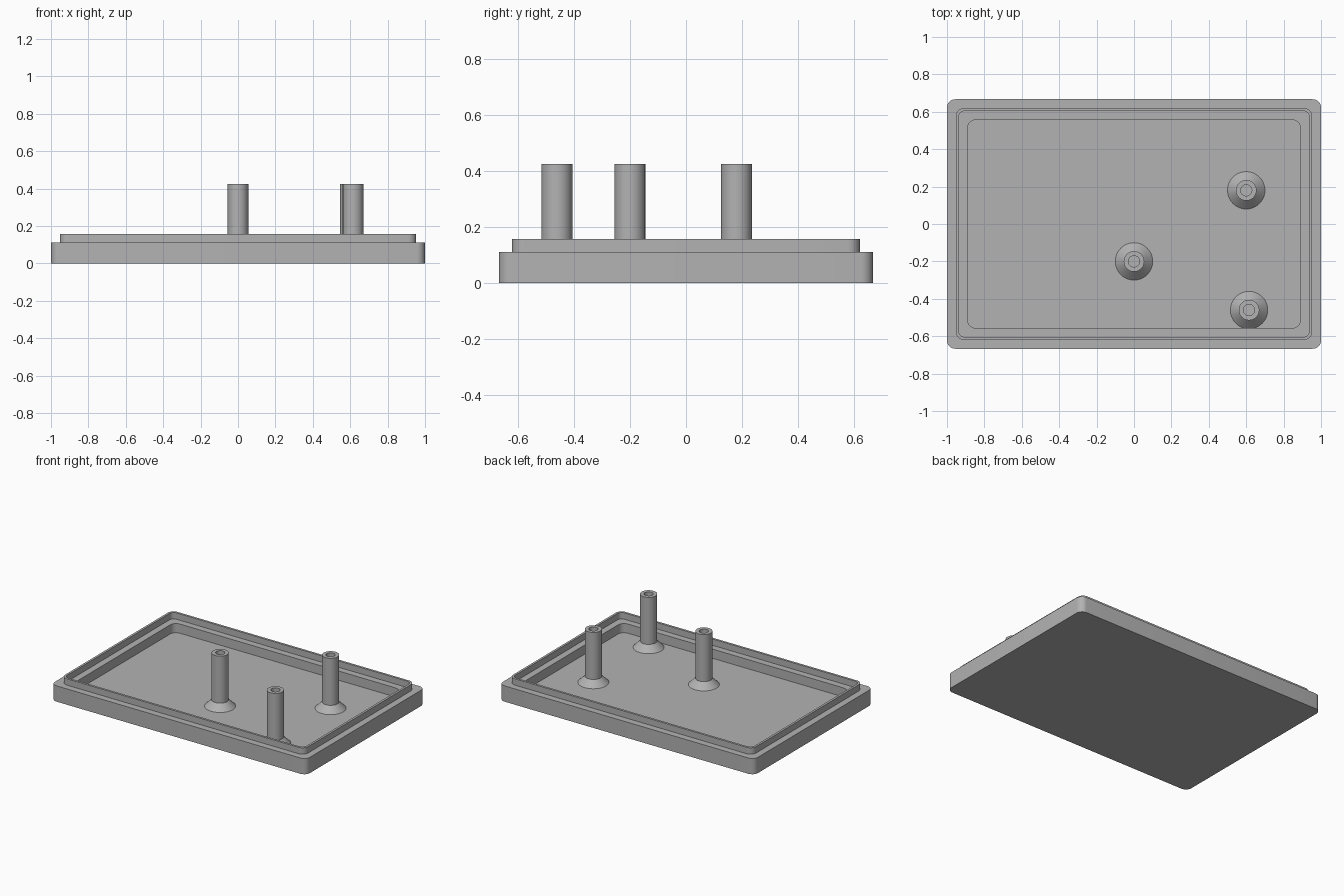
import bpy, bmesh, math

cube = bpy.data.objects.get("Cube")
if cube:
    bpy.data.objects.remove(cube, do_unlink=True)

# Single grey plastic
grey = bpy.data.materials.new("grey plastic")
GREY = (0.45, 0.45, 0.45, 1)
grey.diffuse_color = GREY
grey.use_nodes = True
grey.node_tree.nodes["Principled BSDF"].inputs["Base Color"].default_value = GREY

FLOOR, RIM, LIP, POST_TOP = 0.047, 0.112, 0.157, 0.425


def rounded_rect(hx, hy, r, z, steps=8):
    """Points of a rounded rectangle, counter-clockwise."""
    pts = []
    for q, (sx, sy) in enumerate([(1, 1), (-1, 1), (-1, -1), (1, -1)]):
        for i in range(steps + 1):
            a = math.pi / 2 * (q + i / steps)
            pts.append((sx * (hx - r) + r * math.cos(a),
                        sy * (hy - r) + r * math.sin(a), z))
    return pts


def circle(r, z, x, y, steps=48):
    return [(x + r * math.cos(math.tau * i / steps),
             y + r * math.sin(math.tau * i / steps), z) for i in range(steps)]


def loft(name, rings):
    """Join successive rings with quads and cap both ends."""
    bm = bmesh.new()
    loops = [[bm.verts.new(p) for p in ring] for ring in rings]
    for low, high in zip(loops, loops[1:]):
        for i in range(len(low)):
            j = (i + 1) % len(low)
            bm.faces.new((low[i], low[j], high[j], high[i]))
    bm.faces.new(loops[0][::-1])
    bm.faces.new(loops[-1])
    bmesh.ops.recalc_face_normals(bm, faces=bm.faces)
    mesh = bpy.data.meshes.new(name)
    bm.to_mesh(mesh)
    bm.free()
    mesh.materials.append(grey)
    obj = bpy.data.objects.new(name, mesh)
    bpy.context.collection.objects.link(obj)
    bpy.ops.object.select_all(action="DESELECT")
    obj.select_set(True)
    bpy.context.view_layer.objects.active = obj
    bpy.ops.object.shade_smooth_by_angle(angle=math.radians(30))
    return obj


# Lid: outer wall, rim, raised lip, inner ledge, recessed floor
loft("lid_tray", [rounded_rect(*s) for s in [
    (1.0, 0.667, 0.045, 0),
    (1.0, 0.667, 0.045, RIM),
    (0.953, 0.62, 0.045, RIM),
    (0.953, 0.62, 0.045, LIP),
    (0.937, 0.604, 0.03, LIP),
    (0.937, 0.604, 0.03, RIM),
    (0.89, 0.557, 0.045, RIM),
    (0.89, 0.557, 0.045, FLOOR),
]])

# Hollow screw posts with flared feet
posts = {"front": (0.615, -0.46), "middle": (0, -0.2), "back": (0.6, 0.18)}
for name, (x, y) in posts.items():
    loft(name + "_post", [circle(r, z, x, y) for r, z in [
        (0.1, FLOOR - 0.005),
        (0.1, FLOOR),
        (0.055, FLOOR + 0.045),
        (0.055, POST_TOP),
        (0.03, POST_TOP),
        (0.03, FLOOR + 0.003),
    ]])
